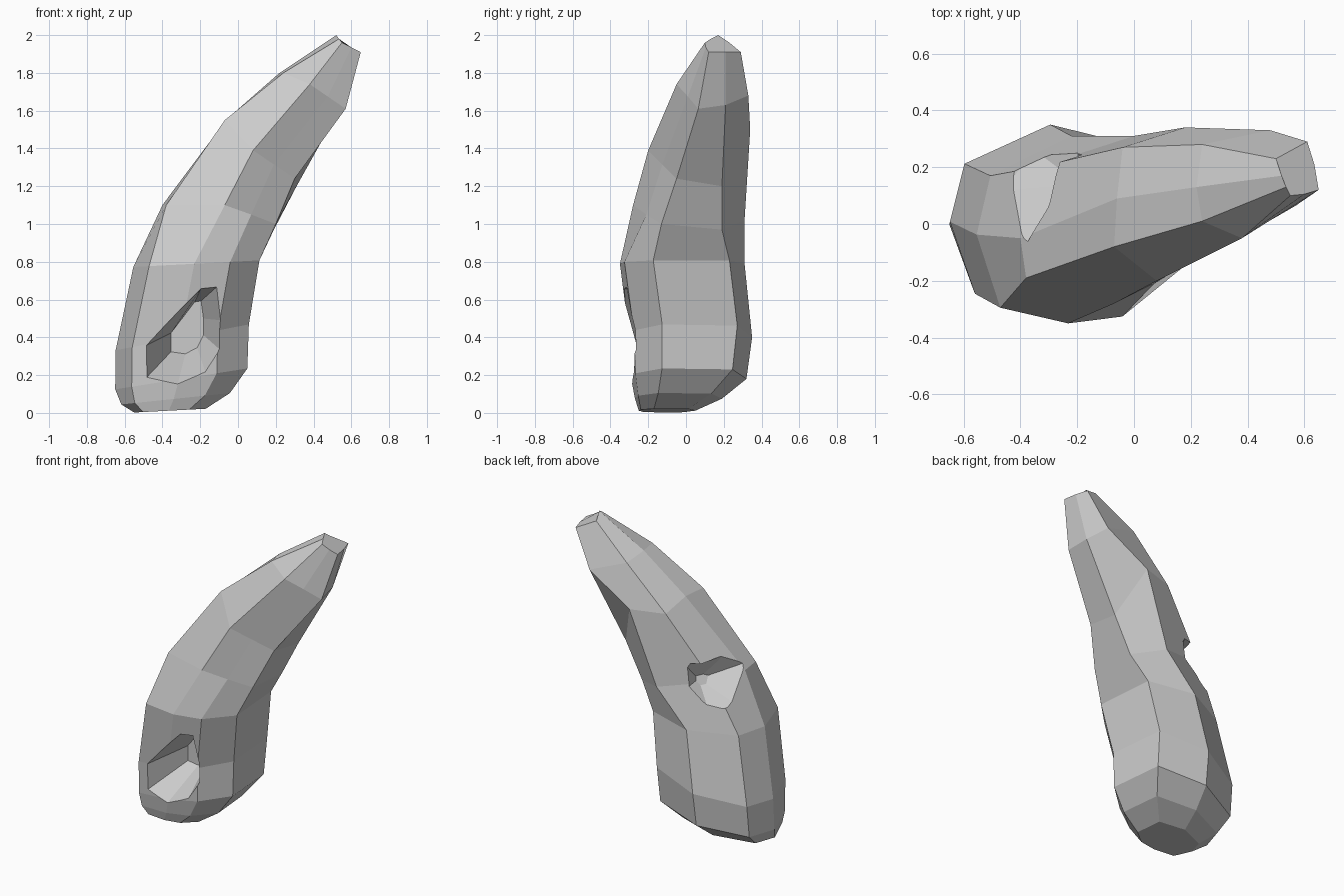
import bpy, bmesh
from math import cos, sin, radians
from mathutils import Vector

if "Cube" in bpy.data.objects:
    bpy.data.objects.remove(bpy.data.objects["Cube"])


def loft(name, rings):
    """Skin a stack of equal-sized point rings and cap both ends."""
    bm = bmesh.new()
    vs = [[bm.verts.new(p) for p in r] for r in rings]
    n = len(vs[0])
    for a, b in zip(vs, vs[1:]):
        for i in range(n):
            j = (i + 1) % n
            bm.faces.new((a[i], a[j], b[j], b[i]))
    bm.faces.new(vs[0][::-1])
    bm.faces.new(vs[-1])
    bmesh.ops.recalc_face_normals(bm, faces=bm.faces)
    me = bpy.data.meshes.new(name)
    bm.to_mesh(me)
    bm.free()
    ob = bpy.data.objects.new(name, me)
    bpy.context.collection.objects.link(ob)
    return ob


# Boxy octagon (angle, radius factor): flat right side, cut left-back corner
CORNERS = [(335, 1.1), (40, 1.18), (90, 1), (146, 1.03),
           (183, 1), (228, 1.12), (268, 1), (300, 1.07)]


def ring(x, y, z, tilt, a, b):
    """Octagon with half width a and half depth b, tilted about y."""
    t = radians(tilt)
    pts = []
    for ang, k in CORNERS:
        u, v = a * k * cos(radians(ang)), b * k * sin(radians(ang))
        pts.append(Vector((x + u * cos(t), y + v, z - u * sin(t))))
    return pts


def carve(target, cutter):
    m = target.modifiers.new("carve", 'BOOLEAN')
    m.operation, m.solver, m.object = 'DIFFERENCE', 'EXACT', cutter
    bpy.context.view_layer.objects.active = target
    bpy.ops.object.modifier_apply(modifier=m.name)
    bpy.data.objects.remove(cutter)


# Bulbous lower body: centre, tilt, half width, half depth
lower = [ring(*s) for s in [
    (-.36, -.10, .012, -3, .19, .15),
    (-.33, -.04, .075, -6, .29, .23),
    (-.30, .015, .18, -9, .355, .305),
    (-.295, .025, .40, -11, .36, .325),
    (-.22, -.02, .79, -3, .335, .33),
]]
# Skewed upper sections, from the right side round the back, left and front
mid = [(.20, -.13, 1.00), (.19, .19, .97), (.0, .31, 1.02), (-.34, .20, 1.10),
       (-.40, -.05, 1.10), (-.38, -.19, 1.10), (-.07, -.28, 1.10), (.07, -.21, 1.05)]
shoulder = [(.30, -.05, 1.24), (.31, .19, 1.20), (.18, .34, 1.50), (-.04, .27, 1.50),
            (-.06, .09, 1.555), (-.07, -.08, 1.55), (.08, -.20, 1.39), (.19, -.125, 1.315)]
neck = [(.57, .065, 1.61), (.55, .21, 1.63), (.48, .33, 1.68), (.24, .28, 1.77),
        (.22, .13, 1.80), (.24, .01, 1.80), (.38, -.05, 1.74), (.475, .01, 1.675)]
tip = [(.65, .12, 1.91), (.635, .21, 1.91), (.61, .29, 1.91), (.50, .23, 1.96),
       (.52, .17, 2.0), (.535, .13, 1.98), (.55, .10, 1.96), (.60, .105, 1.935)]
body = loft("curved_body", lower + [mid, shoulder, neck, tip])

# Front opening: funnel that narrows and rises into the body
outline = [(-.5, .35), (-.5, .17), (-.32, .15), (-.17, .21),
           (-.09, .33), (-.09, .49), (-.12, .66), (-.2, .65)]
rim = [Vector((x, -.29, z)) for x, z in outline]
inner = [Vector((-.25 + (x + .25) * .42, -.02, .45 + (z - .4) * .55)) for x, z in outline]
mouth = [o + (o - i) * .3 for o, i in zip(rim, inner)]
carve(body, loft("front_opening_cutter", [mouth, rim, inner]))

# Back dent: faceted notch on the back left, narrowing to a deep point
rim = [Vector(p) for p in [(-.39, -.08, 1.14), (-.46, .12, .95), (-.35, .26, .93),
                           (-.20, .29, 1.05), (-.18, .27, 1.20), (-.31, .05, 1.21)]]
deep = Vector((-.19, .14, 1.06))
outward = Vector((-.2, .2, .0))
middle = sum(rim, Vector()) / 6
inner = [p.lerp(deep, .8) for p in rim]
mouth = [middle + (p - middle) * 1.1 + outward for p in rim]
carve(body, loft("back_dent_cutter", [mouth, rim, inner]))

for p in body.data.polygons:
    p.use_smooth = False
